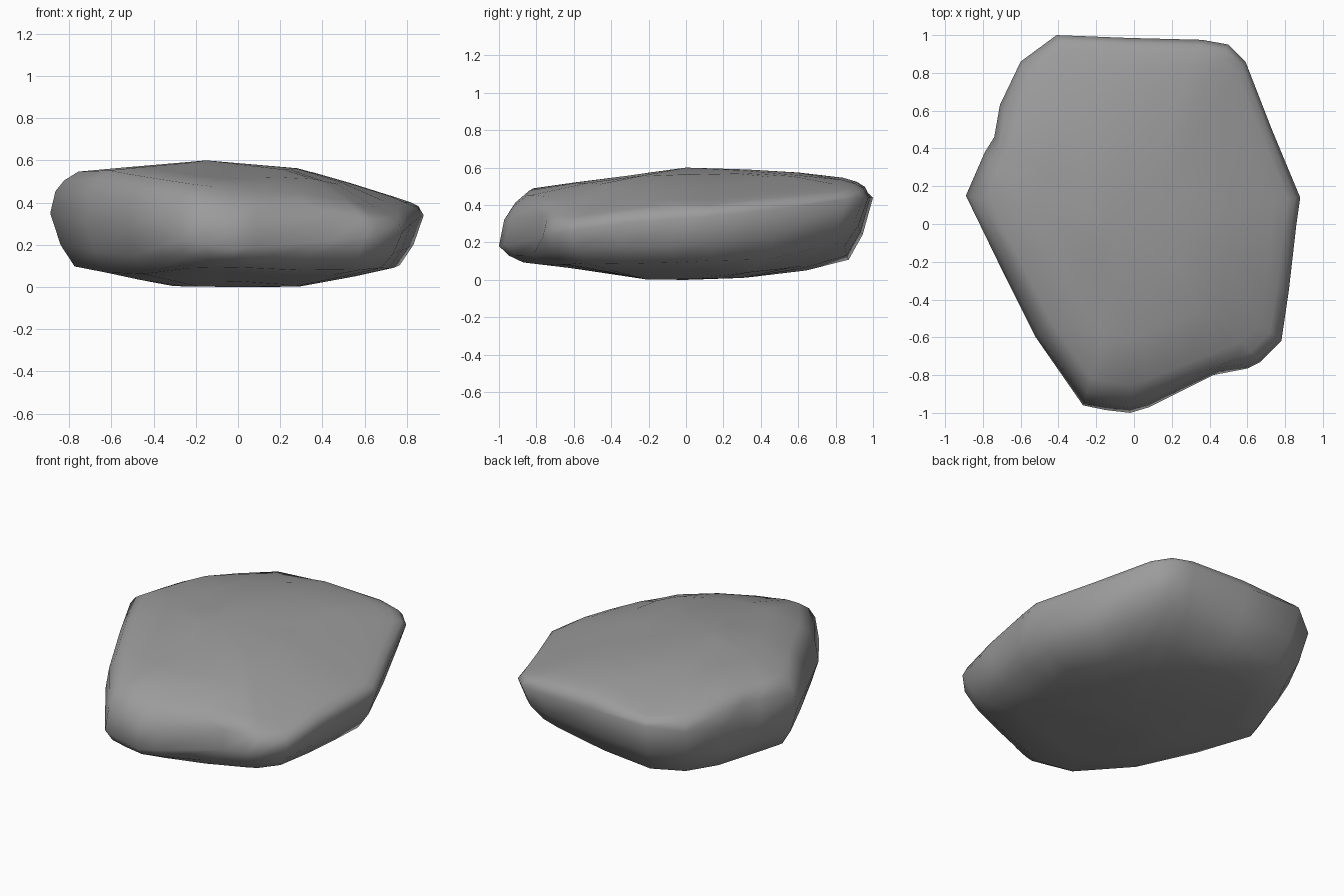
import bpy, bmesh, math

if "Cube" in bpy.data.objects:
    bpy.data.objects.remove(bpy.data.objects["Cube"])

# Widest outline of the stone: x, y and the height of the widest point
OUTLINE = [
    (0.88, 0.14, 0.34), (0.73, 0.50, 0.38), (0.59, 0.86, 0.43), (0.50, 0.95, 0.44),
    (0.36, 0.975, 0.44), (-0.03, 0.985, 0.44), (-0.41, 1.00, 0.44), (-0.60, 0.86, 0.40),
    (-0.71, 0.63, 0.38), (-0.74, 0.46, 0.36), (-0.79, 0.38, 0.36), (-0.89, 0.15, 0.35),
    (-0.72, -0.20, 0.32), (-0.52, -0.60, 0.28), (-0.27, -0.96, 0.22), (-0.15, -0.985, 0.20),
    (-0.02, -1.00, 0.18), (0.08, -0.97, 0.19), (0.45, -0.785, 0.22), (0.60, -0.765, 0.23),
    (0.67, -0.73, 0.24), (0.78, -0.62, 0.26), (0.82, -0.35, 0.30), (0.86, 0.0, 0.33)]
N = len(OUTLINE)

# Top and bottom profiles, along x and along y
TOP_X = [(-0.9, 0.51), (-0.75, 0.55), (-0.15, 0.60), (0.32, 0.56), (0.8, 0.41), (0.9, 0.36)]
TOP_Y = [(-1, 0.42), (-0.83, 0.49), (0, 0.60), (0.53, 0.585), (0.93, 0.54), (1, 0.5)]
BOT_X = [(-0.9, 0.13), (-0.8, 0.10), (-0.58, 0.06), (-0.32, 0.0), (0.3, 0.0), (0.71, 0.08), (0.9, 0.15)]
BOT_Y = [(-1, 0.12), (-0.93, 0.10), (-0.42, 0.04), (-0.2, 0.0), (0.3, 0.01), (0.6, 0.04), (0.85, 0.10), (1, 0.14)]


def interp(profile, t):
    for (a, za), (b, zb) in zip(profile, profile[1:]):
        if t <= b:
            return za + (zb - za) * (max(t, a) - a) / (b - a)
    return profile[-1][1]


def top(x, y):
    a, b = interp(TOP_X, x), interp(TOP_Y, y)
    worn = 0.2 * max(0, 0.6 * x - 0.8 * y - 0.55) + 0.3 * max(0, 0.83 * y - 0.55 * x - 0.75)
    return 0.4 * (a + b - 0.6) + 0.6 * min(a, b) - worn


def bottom(x, y):
    a, b = interp(BOT_X, x), interp(BOT_Y, y)
    worn = 0.3 * max(0, 0.57 * x + 0.82 * y - 0.6)
    return 0.3 * (a + b) + 0.7 * max(a, b) + worn


def fill_notches(points):
    """Pull inward-bent outline points out to the line of their neighbours."""
    pts = [list(p) for p in points]
    for _ in range(6):
        for i in range(N):
            a, p, b = pts[i - 1], pts[i], pts[(i + 1) % N]
            if (p[0] - a[0]) * (b[1] - p[1]) - (p[1] - a[1]) * (b[0] - p[0]) < 0:
                pts[i] = [(u + 0.5 * (v + w)) / 2 for u, v, w in zip(p, a, b)]
    return pts


FULL = fill_notches(OUTLINE)


def ring(scale, surface, blend):
    """Scaled outline, height blended from the widest point to a surface."""
    verts = []
    for x, y, z in (OUTLINE if scale > 0.95 else FULL):
        q = min(scale, 0.88)
        h = z + (surface(x * q, y * q) - z) * blend
        verts.append(bm.verts.new((x * scale, y * scale, h)))
    return verts


# Stone: stacked rings from the underside to the top
bm = bmesh.new()
rings = [ring(0.35, bottom, 1), ring(0.65, bottom, 1), ring(0.87, bottom, 1),
         ring(0.945, bottom, 0.6), ring(1.0, bottom, 0), ring(0.972, top, 0.55),
         ring(0.925, top, 0.82), ring(0.85, top, 1), ring(0.6, top, 1), ring(0.32, top, 1)]
for low, high in zip(rings, rings[1:]):
    for i in range(N):
        j = (i + 1) % N
        bm.faces.new((low[i], low[j], high[j], high[i]))
base = bm.verts.new((0, 0, 0))
peak = bm.verts.new((-0.15, 0, 0.60))
for i in range(N):
    j = (i + 1) % N
    bm.faces.new((rings[0][j], rings[0][i], base))
    bm.faces.new((rings[-1][i], rings[-1][j], peak))
bmesh.ops.recalc_face_normals(bm, faces=bm.faces)
mesh = bpy.data.meshes.new("stone")
bm.to_mesh(mesh)
bm.free()
stone = bpy.data.objects.new("stone", mesh)
bpy.context.collection.objects.link(stone)

# Dark grey rock colour
rock = bpy.data.materials.new("dark_rock")
rock.diffuse_color = (0.33, 0.33, 0.33, 1)
rock.use_nodes = True
rock.node_tree.nodes["Principled BSDF"].inputs["Base Color"].default_value = rock.diffuse_color
mesh.materials.append(rock)

bpy.context.view_layer.objects.active = stone
stone.select_set(True)
bpy.ops.object.shade_smooth_by_angle(angle=math.radians(60))
